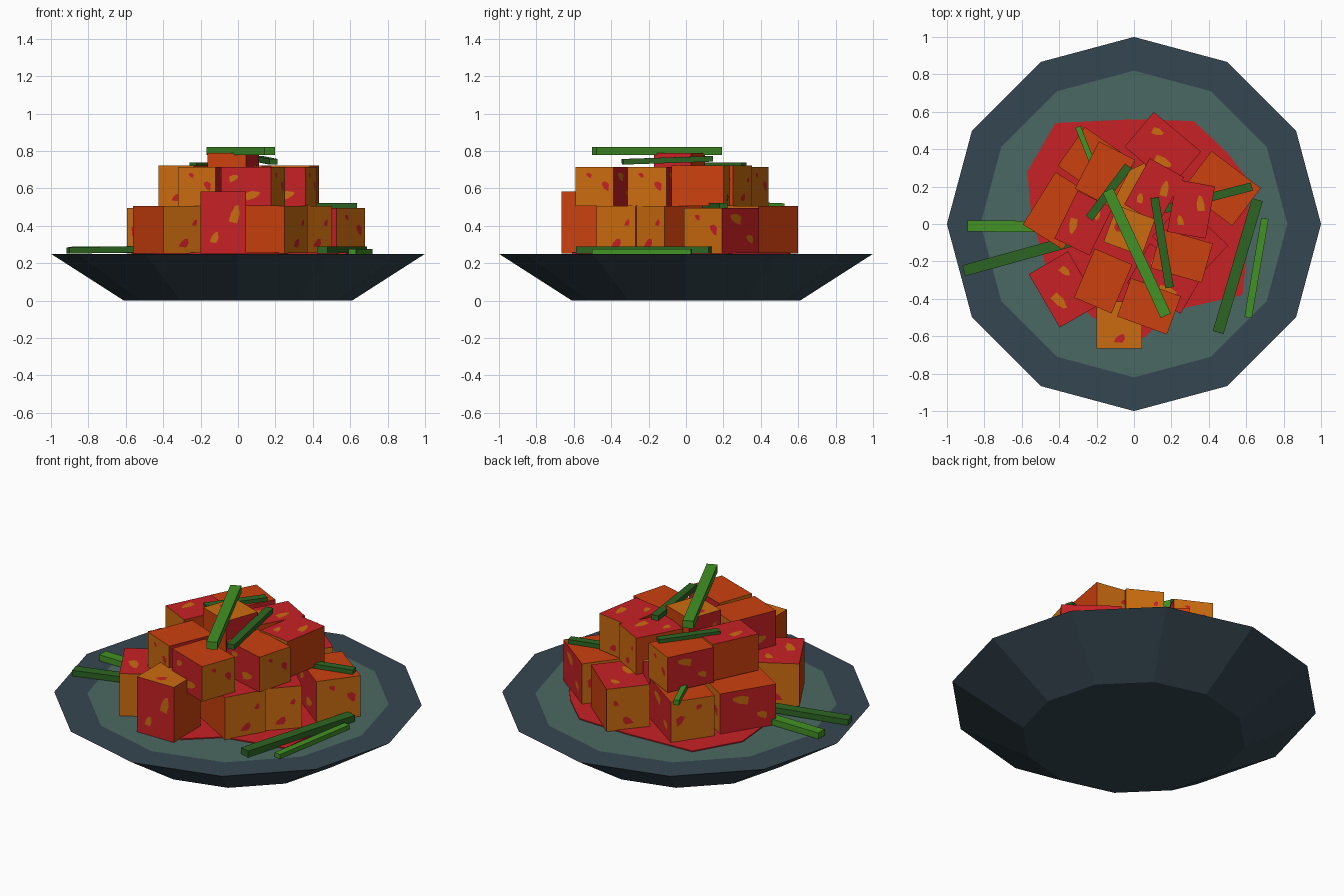
import bpy, bmesh, math
from mathutils import Vector, Matrix

if "Cube" in bpy.data.objects:
    bpy.data.objects.remove(bpy.data.objects["Cube"])


def mat(name, r, g, b):
    m = bpy.data.materials.new(name)
    m.diffuse_color = (r, g, b, 1)
    m.use_nodes = True
    m.node_tree.nodes["Principled BSDF"].inputs["Base Color"].default_value = m.diffuse_color
    return m


RIM = mat("slate_glaze", .036, .063, .082)
INNER = mat("grey_green_glaze", .070, .138, .122)
RED = mat("chilli_red", .570, .015, .018)
ORANGE = mat("deep_orange", .600, .052, .0045)
AMBER = mat("amber", .600, .150, .005)
GREEN = mat("leaf_green", .054, .285, .018)
DARK = mat("dark_leaf_green", .027, .130, .016)


def mesh_from(bm, name, mats):
    me = bpy.data.meshes.new(name)
    bm.to_mesh(me)
    bm.free()
    for m in mats:
        me.materials.append(m)
    return me


def add(name, me, matrix=Matrix()):
    ob = bpy.data.objects.new(name, me)
    ob.matrix_world = matrix
    bpy.context.collection.objects.link(ob)
    return ob


# Plate: twelve-sided solid with an inner well colour
bm = bmesh.new()
rings = []
for r, z in [(.61, 0), (1, .25), (.82, .25)]:
    rings.append([bm.verts.new((r * math.cos(i * math.pi / 6), r * math.sin(i * math.pi / 6), z))
                  for i in range(12)])
bm.faces.new(rings[0][::-1])
for a, b in zip(rings, rings[1:]):
    for i in range(12):
        j = (i + 1) % 12
        bm.faces.new((a[i], a[j], b[j], b[i]))
bm.faces.new(rings[2]).material_index = 1
add("plate", mesh_from(bm, "plate", [RIM, INNER]))

# Sauce puddle: thin irregular plate
outline = [(.62, 0), (.60, .25), (.50, .38), (.32, .55), (0, .56), (-.42, .54), (-.57, .28), (-.55, .05),
           (-.45, -.30), (-.22, -.50), (.05, -.61), (.22, -.46), (.58, -.38)]
bm = bmesh.new()
base = bm.faces.new([bm.verts.new((x, y, .25)) for x, y in outline[::-1]])
ext = bmesh.ops.extrude_face_region(bm, geom=[base], use_keep_orig=True)
for v in ext["geom"]:
    if isinstance(v, bmesh.types.BMVert):
        v.co.z += .006
bmesh.ops.recalc_face_normals(bm, faces=bm.faces)
add("sauce", mesh_from(bm, "sauce", [RED]))

# Tofu piece: x faces orange, y faces red, z faces amber, with spots on red and amber
SIZE = Vector((.243, .253, .33))
SPOT = [(-.9, -.8), (.5, -1), (1, -.1), (.8, .9), (.2, .8), (-.5, .1)]
bm = bmesh.new()
bmesh.ops.create_cube(bm, size=1)
bmesh.ops.scale(bm, vec=SIZE, verts=bm.verts)
bm.normal_update()
for f in bm.faces:
    f.material_index = max(range(3), key=lambda k: abs(f.normal[k]))


def spot(axis, sign, u, v, su, sv):
    iu, iv = (0, 2) if axis == 1 else (0, 1)
    verts = []
    for px, py in SPOT:
        p = Vector((0, 0, 0))
        p[axis] = sign * (SIZE[axis] / 2 + .002)
        p[iu] = u * SIZE[iu] + px * su
        p[iv] = v * SIZE[iv] + py * sv
        verts.append(bm.verts.new(p))
    f = bm.faces.new(verts)
    f.normal_update()
    if f.normal[axis] * sign < 0:
        f.normal_flip()
    f.material_index = 2 if axis == 1 else 1


for s in (1, -1):
    spot(1, s, .24 * -s, .14, .031, .052)
    spot(1, s, .20 * s, -.24, .025, .032)
    spot(2, s, 0, -.28, .032, .025)
    spot(2, s, .28, .15, .017, .018)
tofu = mesh_from(bm, "tofu", [ORANGE, RED, AMBER])


def piece(name, up, x, y, angle, scale, floor):
    """up: local axis turned upward; angle: heading of the long axis (or x axis if standing)."""
    a = math.radians(angle)
    d, z = Vector((math.cos(a), math.sin(a), 0)), Vector((0, 0, 1))
    ax = [None] * 3
    ax[up] = z
    ax[0 if up == 2 else 2] = d
    if up == 1:
        ax[0] = ax[1].cross(ax[2])
    else:
        ax[1] = ax[2].cross(ax[0])
    rot = Matrix(ax).transposed().to_4x4()
    height = floor + SIZE[up] * scale / 2
    add(name, tofu, Matrix.Translation((x, y, height)) @ rot @ Matrix.Scale(scale, 4))


# Up axis (0 orange, 1 red, 2 amber), x, y, heading
LOWER = [(1, .154, .40, -40), (0, .47, .19, -37), (0, -.40, .07, 58), (1, -.375, -.35, -60),
         (2, -.08, -.54, 0), (2, .0, .16, 25), (1, .30, -.09, -43), (1, .167, -.292, -30),
         (0, -.20, .32, -35)]
UPPER = [(0, -.155, .266, 63), (1, -.27, .005, -116), (1, .107, .177, 61), (1, .305, .08, 80),
         (0, -.165, -.305, -113), (0, .08, -.44, -20), (0, .255, -.17, -16), (2, -.025, -.035, -110)]
for i, p in enumerate(LOWER):
    piece(f"lower_tofu_{i}", *p, 1, .253)
for i, p in enumerate(UPPER):
    piece(f"upper_tofu_{i}", *p, .86, .505)


# Spring onion strips: start, end, width, thickness, colour
def strip(name, a, b, w, t, m):
    a, b = Vector(a), Vector(b)
    d = (b - a).normalized()
    side = Vector((0, 0, 1)).cross(d).normalized()
    rot = Matrix((d, side, d.cross(side))).transposed().to_4x4()
    bm = bmesh.new()
    bmesh.ops.create_cube(bm, size=1)
    bmesh.ops.scale(bm, vec=((b - a).length, w, t), verts=bm.verts)
    add(name, mesh_from(bm, name, [m]), Matrix.Translation((a + b) / 2) @ rot)


STRIPS = [((-.89, -.01, .272), (-.40, -.015, .272), .06, .036, GREEN),
          ((-.91, -.25, .268), (-.33, -.09, .278), .06, .034, DARK),
          ((.45, -.58, .270), (.66, .13, .270), .06, .038, DARK),
          ((.61, -.50, .263), (.70, .03, .263), .04, .026, GREEN),
          ((.63, .20, .508), (.16, .08, .508), .045, .028, DARK),
          ((-.30, .52, .505), (-.20, .27, .515), .03, .03, GREEN),
          ((-.03, .31, .728), (-.24, .03, .728), .045, .022, DARK),
          ((-.14, .18, .800), (.17, -.49, .800), .06, .045, GREEN),
          ((.11, .14, .758), (.19, -.34, .742), .045, .03, DARK)]
for i, s in enumerate(STRIPS):
    strip(f"spring_onion_{i}", *s)
